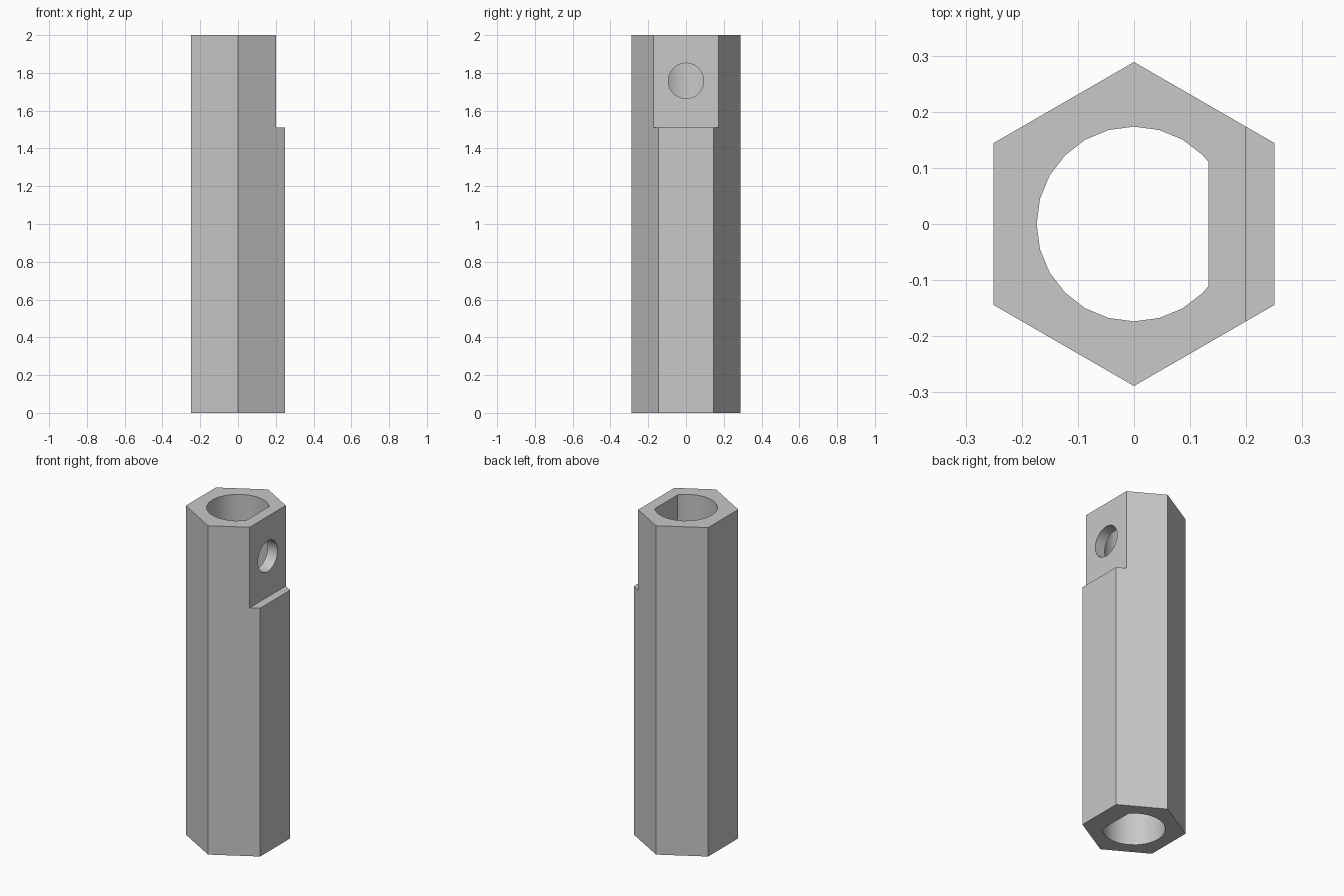
import bpy
import bmesh
from math import sin, cos, radians
from mathutils import Matrix, Vector

cube = bpy.data.objects.get("Cube")
if cube:
    bpy.data.objects.remove(cube, do_unlink=True)

grey = bpy.data.materials.new("plain grey")
grey.use_nodes = True
colour = (0.58, 0.58, 0.58, 1)
grey.diffuse_color = colour
grey.node_tree.nodes["Principled BSDF"].inputs["Base Color"].default_value = colour


def ring(radius, start, end, step):
    return [(radius * cos(radians(a)), radius * sin(radians(a)))
            for a in range(start, end, step)]


def prism(name, profile, low, high, matrix=Matrix()):
    """Extrude a flat outline from low to high along its local z."""
    bm = bmesh.new()
    base = bm.faces.new([bm.verts.new((x, y, low)) for x, y in profile])
    top = bmesh.ops.extrude_face_region(bm, geom=[base])["geom"]
    bmesh.ops.translate(bm, vec=Vector((0, 0, high - low)),
                        verts=[v for v in top if isinstance(v, bmesh.types.BMVert)])
    bmesh.ops.recalc_face_normals(bm, faces=bm.faces)
    bm.transform(matrix)
    mesh = bpy.data.meshes.new(name)
    bm.to_mesh(mesh)
    bm.free()
    mesh.materials.append(grey)
    obj = bpy.data.objects.new(name, mesh)
    bpy.context.collection.objects.link(obj)
    return obj


# Hexagonal bar with flats on the left and right
body = prism("hex_sleeve", ring(0.2887, 30, 390, 60), 0, 2)

# D-shaped bore, side step at the top, and cross hole through the stepped wall
flat = 0.133
bore_outline = ring(0.1735, 45, 316, 15) + [(flat, -0.11), (flat, 0.11)]
step_outline = [(0.2, -0.4), (0.4, -0.4), (0.4, 0.4), (0.2, 0.4)]
sideways = Matrix.Translation((0, 0, 1.758)) @ Matrix.Rotation(radians(90), 4, "Y")
cutters = [
    prism("bore_cutter", bore_outline, -0.1, 2.1),
    prism("step_cutter", step_outline, 1.51, 2.1),
    prism("cross_hole_cutter", ring(0.094, 0, 360, 15), 0.05, 0.4, sideways),
]

bpy.ops.object.select_all(action="DESELECT")
body.select_set(True)
bpy.context.view_layer.objects.active = body
for cutter in cutters:
    cutter.hide_render = True
    mod = body.modifiers.new(cutter.name, "BOOLEAN")
    mod.operation = "DIFFERENCE"
    mod.solver = "EXACT"
    mod.object = cutter
    bpy.ops.object.modifier_apply(modifier=mod.name)
    bpy.data.objects.remove(cutter, do_unlink=True)

# Smooth bore walls, crisp edges
bpy.ops.object.shade_smooth_by_angle(angle=radians(25))
